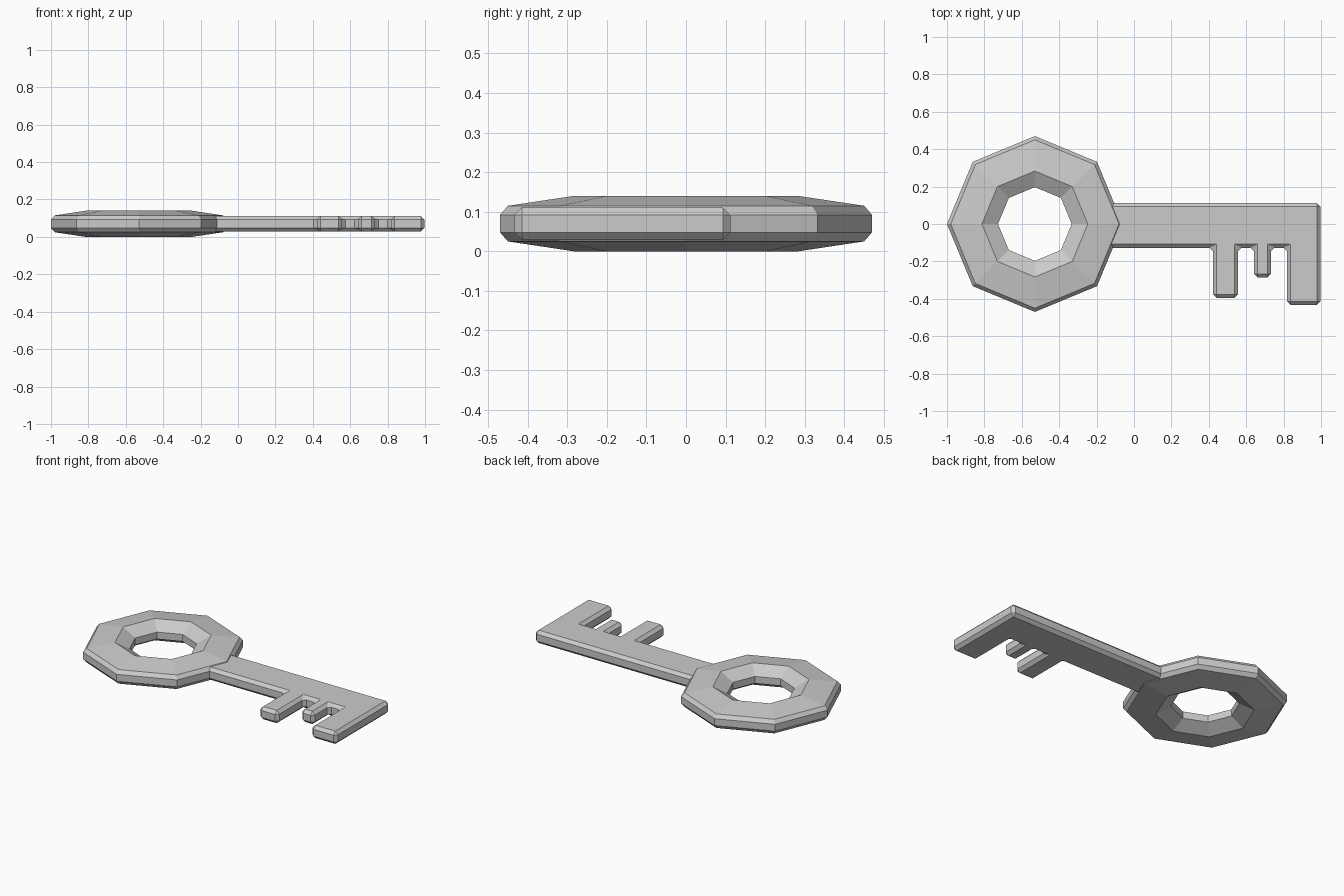
import bpy, bmesh
from math import cos, sin, pi

if "Cube" in bpy.data.objects:
    bpy.data.objects.remove(bpy.data.objects["Cube"])

MID = 0.07  # mid-height of the key


def make_object(name, bm):
    bmesh.ops.recalc_face_normals(bm, faces=bm.faces[:])
    mesh = bpy.data.meshes.new(name)
    bm.to_mesh(mesh)
    bm.free()
    obj = bpy.data.objects.new(name, mesh)
    bpy.context.collection.objects.link(obj)
    return obj


def octagon_ring(name, centre_x, half_profile, sides=8):
    """Sweep a (radius, height) half profile, mirrored about MID, round the hole."""
    profile = [(r, MID + h) for r, h in half_profile]
    profile += [(r, MID - h) for r, h in reversed(half_profile)]
    bm = bmesh.new()
    rings = []
    for i in range(sides):
        a = 2 * pi * i / sides
        rings.append([bm.verts.new((centre_x + r * cos(a), r * sin(a), z)) for r, z in profile])
    n = len(profile)
    for i in range(sides):
        a, b = rings[i], rings[(i + 1) % sides]
        for j in range(n):
            k = (j + 1) % n
            bm.faces.new((a[j], b[j], b[k], a[k]))
    return make_object(name, bm)


# Octagonal handle with a chamfered hole
octagon_ring("handle", -0.53, [(0.47, 0.022), (0.45, 0.045), (0.283, 0.07), (0.197, 0.022)])

# Shaft outline with three teeth (left edge, right edge, tip)
shaft_start, shaft_end = -0.15, 0.997
top, bottom = 0.112, -0.127
outline = [(shaft_start, top), (shaft_start, bottom)]
for left, right, tip in [(0.423, 0.556, -0.395), (0.642, 0.732, -0.286), (0.818, shaft_end, -0.433)]:
    outline += [(left, bottom), (left, tip), (right, tip), (right, bottom)]
outline[-1] = (shaft_end, top)

bm = bmesh.new()
face = bm.faces.new([bm.verts.new((x, y, MID - 0.041)) for x, y in outline])
extruded = bmesh.ops.extrude_face_region(bm, geom=[face])["geom"]
bmesh.ops.translate(bm, vec=(0, 0, 0.082),
                    verts=[v for v in extruded if isinstance(v, bmesh.types.BMVert)])
shaft = make_object("shaft_and_teeth", bm)

# Small chamfer along all shaft edges
bevel = shaft.modifiers.new("chamfer", 'BEVEL')
bevel.width = 0.019
bevel.segments = 1
bevel.limit_method = 'ANGLE'
